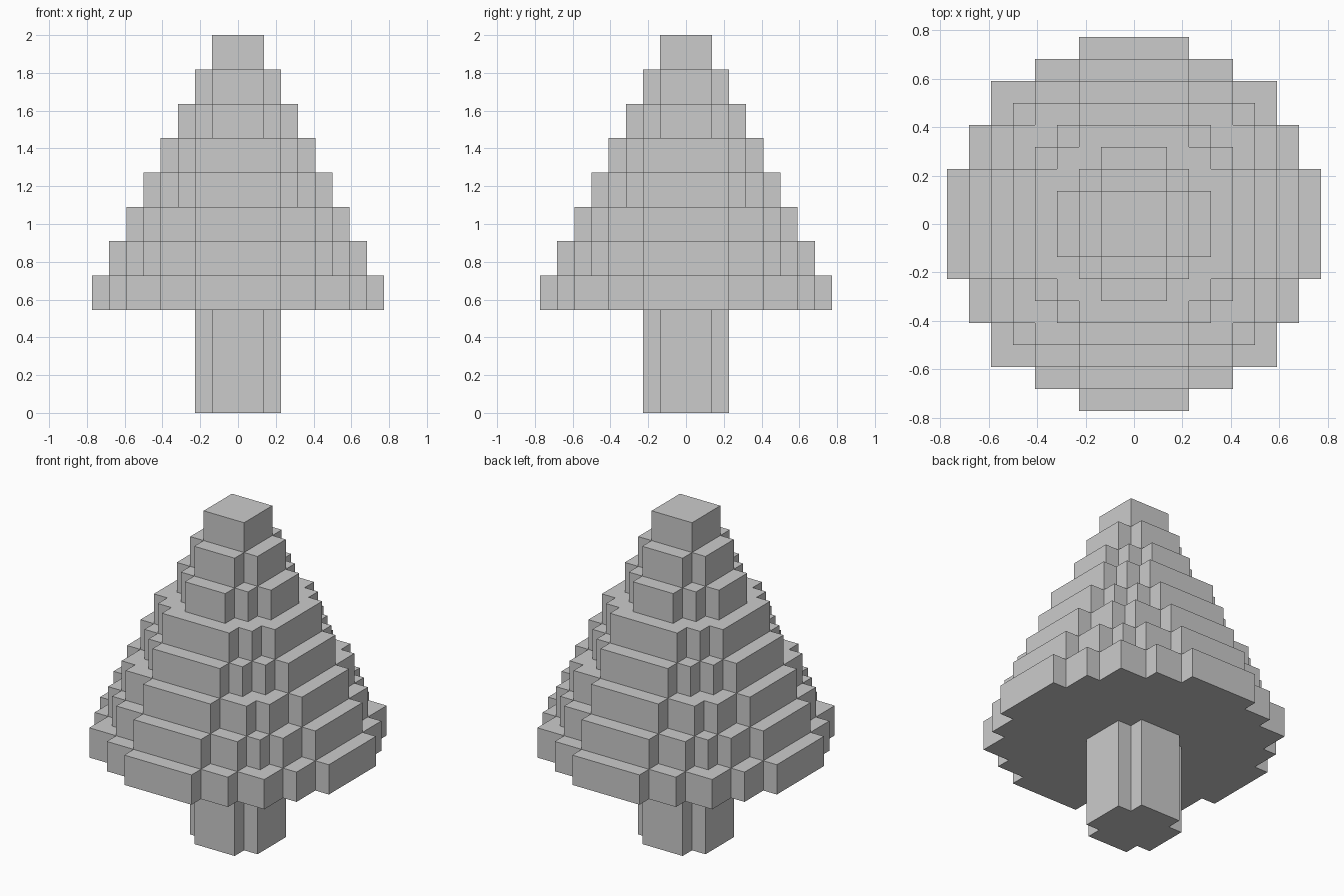
import bpy, bmesh
from mathutils import Vector

if "Cube" in bpy.data.objects:
    bpy.data.objects.remove(bpy.data.objects["Cube"])

CELL = 2 / 22            # block width
STEP = 2 / 11            # layer height
TRUNK = [2, 2, 2]        # disc radius of each layer, in blocks
CANOPY = [8, 7, 6, 5, 4, 3, 2, 1]


def disc(r):
    """Blocks of a pixelated circle."""
    span = range(-r, r + 1)
    return {(x, y) for x in span for y in span if x * x + y * y <= (r + 0.5) ** 2}


solid = {(x, y, k) for k, r in enumerate(TRUNK + CANOPY) for x, y in disc(r)}


def build_part(name, first, count):
    """Skin the exposed block sides of some layers, then merge flat areas."""
    bm = bmesh.new()
    for cell in sorted(c for c in solid if first <= c[2] < first + count):
        for axis in range(3):
            for sign in (-1, 1):
                n = Vector((0, 0, 0))
                n[axis] = sign
                if tuple(int(a + b) for a, b in zip(cell, n)) in solid:
                    continue
                u, v = Vector((0, 0, 0)), Vector((0, 0, 0))
                u[(axis + 1) % 3] = 1
                v[(axis + 2) % 3] = sign
                corners = []
                for a, b in ((-1, -1), (1, -1), (1, 1), (-1, 1)):
                    p = Vector(cell) + (n + u * a + v * b) / 2
                    corners.append(bm.verts.new((p.x * CELL, p.y * CELL, (p.z + 0.5) * STEP)))
                bm.faces.new(corners)
    bmesh.ops.remove_doubles(bm, verts=bm.verts[:], dist=1e-4)
    bmesh.ops.dissolve_limit(bm, angle_limit=0.01, verts=bm.verts[:], edges=bm.edges[:])
    mesh = bpy.data.meshes.new(name)
    bm.to_mesh(mesh)
    bm.free()
    bpy.context.collection.objects.link(bpy.data.objects.new(name, mesh))


# Straight trunk and stepped conical foliage
build_part("trunk", 0, len(TRUNK))
build_part("foliage", len(TRUNK), len(CANOPY))
